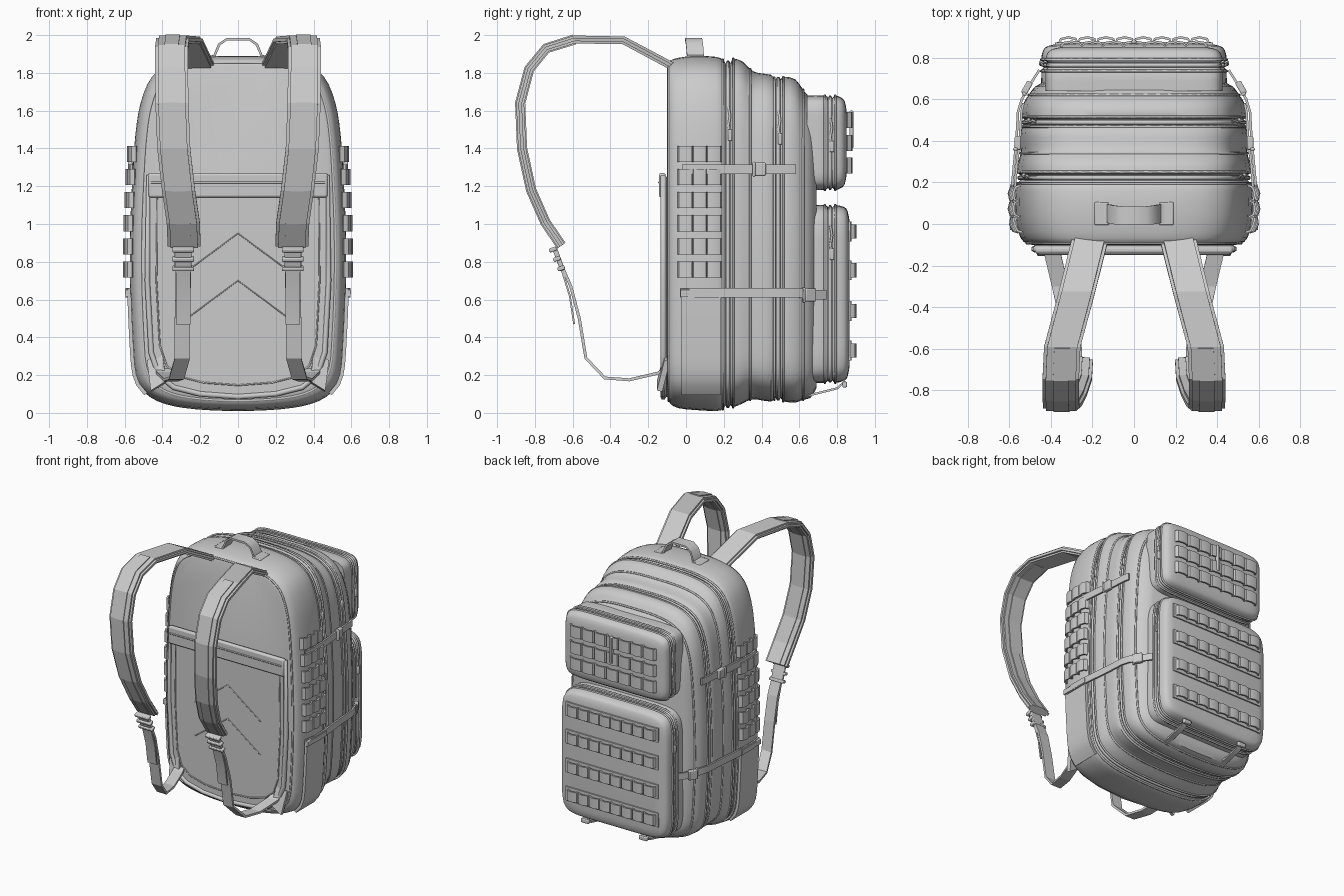
import bpy, bmesh
from math import radians
from mathutils import Vector, Matrix, Euler
from mathutils.bvhtree import BVHTree

if "Cube" in bpy.data.objects:
    bpy.data.objects.remove(bpy.data.objects["Cube"])


def finish(name, bm, mirror=False, smooth=True, bevel=0):
    bmesh.ops.recalc_face_normals(bm, faces=bm.faces)
    me = bpy.data.meshes.new(name)
    bm.to_mesh(me)
    ob = bpy.data.objects.new(name, me)
    bpy.context.collection.objects.link(ob)
    if bevel:
        m = ob.modifiers.new("bevel", 'BEVEL')
        m.width, m.segments = bevel, 2
    if mirror:
        ob.modifiers.new("mirror", 'MIRROR').use_mirror_merge = False
    if smooth:
        bpy.ops.object.select_all(action='DESELECT')
        ob.select_set(True)
        bpy.context.view_layer.objects.active = ob
        bpy.ops.object.shade_smooth_by_angle(angle=radians(35))
    return ob


def spline(pts, n, closed=False):
    """Catmull-Rom interpolation of tuples of any length."""
    pts = [Vector(p) for p in pts]
    N, out = len(pts), []
    for i in range(N if closed else N - 1):
        a, b, c, d = [pts[(i + k) % N] if closed else pts[max(0, min(N - 1, i + k))]
                      for k in (-1, 0, 1, 2)]
        for j in range(n):
            t = j / n
            out.append(0.5 * (2 * b + (c - a) * t + (2 * a - 5 * b + 4 * c - d) * t * t
                              + (3 * b - a - 3 * c + d) * t ** 3))
    return out if closed else out + [pts[-1]]


def outline(half, n=3):
    return spline(half + [(-u, v) for u, v in half[-2:0:-1]], n, True)


def ring(shape, st):
    y, hw, zb, zt = st
    return [Vector((u * hw, y, zb + v * (zt - zb))) for u, v in shape]


def loft(name, shape, stations):
    bm = bmesh.new()
    rows = [[bm.verts.new(p) for p in ring(shape, s)] for s in stations]
    for a, b in zip(rows, rows[1:]):
        for i in range(len(a)):
            j = (i + 1) % len(a)
            bm.faces.new((a[i], a[j], b[j], b[i]))
    bm.faces.new(rows[0])
    bm.faces.new(rows[-1])
    bmesh.ops.recalc_face_normals(bm, faces=bm.faces)
    tree = BVHTree.FromBMesh(bm)
    finish(name, bm)
    return tree


def ribbon(name, pts, axis, w, t, mirror=False, smooth=True):
    """Flat strap along pts, its width along axis."""
    pts, axis, bm, rows = [Vector(p) for p in pts], Vector(axis), bmesh.new(), []
    for i, p in enumerate(pts):
        tan = (pts[min(i + 1, len(pts) - 1)] - pts[max(i - 1, 0)]).normalized()
        nor = tan.cross(axis).normalized() * t / 2
        s = axis * w / 2
        rows.append([bm.verts.new(p + q) for q in (s + nor, s - nor, -s - nor, -s + nor)])
    for a, b in zip(rows, rows[1:]):
        for i in range(4):
            bm.faces.new((a[i], a[(i + 1) % 4], b[(i + 1) % 4], b[i]))
    bm.faces.new(rows[0])
    bm.faces.new(rows[-1])
    return finish(name, bm, mirror, smooth)


def tube(name, pts, r, closed=False):
    cu = bpy.data.curves.new(name, 'CURVE')
    cu.dimensions, cu.bevel_depth, cu.bevel_resolution = '3D', r, 1
    cu.use_fill_caps = True
    sp = cu.splines.new('POLY')
    sp.points.add(len(pts) - 1)
    for q, p in zip(sp.points, pts):
        q.co = (*p, 1)
    sp.use_cyclic_u = closed
    ob = bpy.data.objects.new(name, cu)
    bpy.context.collection.objects.link(ob)


def box(name, c, size, rx=0, rz=0, mirror=False, bevel=0.006):
    bm = bmesh.new()
    m = Matrix.Translation(c) @ Euler((rx, 0, rz)).to_matrix().to_4x4() @ Matrix.Diagonal((*size, 1))
    bmesh.ops.create_cube(bm, size=1, matrix=m)
    return finish(name, bm, mirror, bevel=bevel)


# Main bag: outline lofted from back to front with zip grooves
BAG = outline([(0, 0), (.4, .005), (.68, .02), (.86, .05), (.95, .1), (.98, .2), (1, .35), (1, .5),
               (.98, .65), (.95, .78), (.9, .87), (.8, .94), (.62, .98), (.35, .997), (0, 1)])
bag = loft("main_bag", BAG, spline([
    (-.10, .49, .09, 1.84), (-.085, .53, .05, 1.865), (-.04, .555, .025, 1.88), (.05, .57, .015, 1.89),
    (.16, .57, .01, 1.885), (.195, .56, .02, 1.87), (.21, .545, .04, 1.85), (.235, .545, .04, 1.85),
    (.25, .56, .03, 1.875), (.30, .555, .05, 1.86), (.34, .543, .07, 1.82), (.38, .545, .07, 1.80),
    (.45, .543, .06, 1.79), (.475, .525, .08, 1.765), (.50, .525, .08, 1.765), (.52, .54, .06, 1.78),
    (.58, .53, .055, 1.765), (.62, .505, .07, 1.71), (.66, .475, .08, 1.66), (.69, .42, .13, 1.58)], 2))

# Front pockets
PKT = outline([(0, 0), (.5, 0), (.8, .01), (.94, .05), (.99, .13), (1, .25), (1, .5), (1, .75),
               (.99, .87), (.94, .95), (.8, .99), (.5, 1), (0, 1)])


def pocket(name, hw, zb, zt, y1):
    rows = [(.64, 0, 0), (.735, 0, 0), (.752, -.012, .012), (.775, -.012, .012), (.79, 0, 0),
            (y1 - .03, -.008, .01), (y1 - .01, -.03, .03), (y1, -.075, .08)]
    tree = loft(name, PKT, spline([(y, hw + a, zb + b, zt - b) for y, a, b in rows], 2))
    for i, y in enumerate((.735, .79)):
        tube(name + "_piping_%d" % i, ring(PKT, (y, hw, zb, zt)), .007, True)
    tube(name + "_zip", ring(PKT, (.763, hw - .01, zb + .01, zt - .01)), .01, True)
    return tree


upper = pocket("upper_pocket", .425, 1.18, 1.68, .85)
lower = pocket("lower_pocket", .445, .16, 1.10, .865)

# Piping and zips around the bag
for i, s in enumerate([(-.092, .515, .065, 1.855), (.195, .56, .02, 1.87), (.25, .56, .03, 1.875),
                       (.34, .543, .07, 1.82), (.468, .535, .07, 1.775), (.515, .54, .06, 1.778),
                       (.62, .505, .07, 1.71)]):
    tube("bag_piping_%d" % i, ring(BAG, s), .007, True)
for i, s in enumerate([(.222, .55, .035, 1.855), (.488, .53, .075, 1.77)]):
    tube("bag_zip_%d" % i, ring(BAG, s), .011, True)


def side(y, z, off=0.0, tree=bag):
    h = tree.ray_cast(Vector((2, y, z)), Vector((-1, 0, 0)))[0]
    return Vector(((h.x if h else .45) + off, y, z))


def front(x, z, off, tree):
    h = tree.ray_cast(Vector((x, 2, z)), Vector((0, -1, 0)))[0]
    return Vector((x, (h.y if h else .8) + off, z))


def loops(name, place, a, b, cells, w, high, mirror=False):
    """Band with a row of raised webbing loops; place(t, offset) gives surface points."""
    pts, c = [], (b - a) / cells
    for i in range(cells):
        for f, o in ((0, .002), (.1, high * .75), (.5, high), (.9, high * .75)):
            pts.append(place(a + (i + f) * c, o))
    pts.append(place(b, .002))
    ribbon(name, pts, (0, 0, 1), w, .012, mirror)


# Webbing on the pockets
for i, z in enumerate((1.31, 1.43, 1.55)):
    loops("upper_webbing_%d" % i, lambda t, o: front(t, z, o, upper), -.35, .35, 7, .085, .026)
for i, z in enumerate((.33, .54, .755, .96)):
    ribbon("lower_band_%d" % i, [front(x / 100, z, .004, lower) for x in range(-38, 39, 4)],
           (0, 0, 1), .105, .012)
    loops("lower_webbing_%d" % i, lambda t, o: front(t, z, o, lower), -.36, .36, 8, .075, .032)
box("upper_centre_tab", (0, .876, 1.5), (.022, .02, .2))

# Webbing on the sides
for i in range(6):
    z = 1.37 - i * .122
    loops("side_webbing_%d" % i, lambda t, o: side(t, z, o), -.04, .185, 3, .085, .03, True)

# Bottle sleeve on each side
ribbon("side_sleeve", [side(.08, z / 100, .006) for z in range(10, 66, 5)], (0, 1, 0), .21, .02, True)
ribbon("sleeve_hem", [side(.08, z, .014) for z in (.615, .65)], (0, 1, 0), .22, .026, True)

# Compression straps with buckles
for name, z, ys, yb in (("upper", 1.29, (-.02, .06, .17, .27, .42, .54, .58), .39),
                        ("lower", .635, (-.03, .06, .17, .27, .42, .54, .60), .655)):
    pts = [side(y, z, .02) for y in ys]
    if name == "lower":
        pts += [Vector((.50, .67, z - .01)), Vector((.455, .74, z - .01))]
    ribbon(name + "_side_strap", pts, (0, 0, 1), .05, .012, True)
    c = Vector((.515, .655, z - .01)) if name == "lower" else side(yb, z, .03)
    rz = radians(30) if name == "lower" else 0
    box(name + "_side_buckle", c, (.03, .065, .07), rz=rz, mirror=True)
    box(name + "_buckle_bar", c + Vector((.012, -.03, 0)), (.022, .015, .08), rz=rz, mirror=True)
box("strap_anchor", (.582, -.005, .64), (.03, .05, .03), mirror=True)

# Zip pulls hanging on the sides
for s in (1, -1):
    for i, (y, z, tree) in enumerate(((.225, 1.62, bag), (.49, 1.60, bag), (.765, 1.56, upper),
                                      (.765, .99, lower))):
        pts = [side(y, z - k * .05, .016, tree) for k in range(4)]
        pts = [Vector((s * p.x, p.y + .008 * (k % 2), p.z)) for k, p in enumerate(pts)]
        tube("zip_pull_cord", pts, .007)
        box("zip_pull_tab", pts[-1], (.018, .022, .06))

# Back panel slab with top band, rim and chevron seams
half = [(0, .085), (.2, .10), (.34, .135), (.42, .20), (.46, .32), (.48, .7), (.475, 1.25)]
edge = half + [(-x, z) for x, z in half[:0:-1]]
bm = bmesh.new()
f = bm.faces.new([bm.verts.new((x, -.12, z)) for x, z in edge])
r = bmesh.ops.extrude_face_region(bm, geom=[f])
bmesh.ops.translate(bm, vec=(0, .05, 0), verts=[v for v in r["geom"] if isinstance(v, bmesh.types.BMVert)])
finish("back_panel", bm, bevel=.012)
tube("back_panel_rim", [(x, -.12, z) for x, z in edge], .016, True)
tube("back_panel_seam", [(x * .9, -.121, .07 + z * .9) for x, z in edge], .005, True)
box("back_band", (0, -.125, 1.205), (.95, .035, .13), bevel=.012)
tube("back_band_seam", [(-.46, -.143, 1.22), (.46, -.143, 1.22)], .006)
for i, z in enumerate((.95, .70)):
    tube("chevron_seam_%d" % i, [(-.27, -.12, z - .2), (0, -.12, z), (.27, -.12, z - .2)], .004)

# Shoulder straps: padded core with wider trim and outer webbing
path = [(.205, -.05, 1.82), (.22, -.11, 1.855), (.275, -.33, 1.972), (.345, -.59, 1.977),
        (.352, -.74, 1.93), (.352, -.83, 1.82), (.35, -.878, 1.64), (.34, -.868, 1.40),
        (.315, -.82, 1.18), (.29, -.745, 1.01), (.285, -.66, .885)]
ribbon("shoulder_pad", path, (1, 0, 0), .145, .042, True, False)
ribbon("shoulder_trim", path, (1, 0, 0), .175, .018, True, False)
ribbon("shoulder_webbing", path[3:], (1, 0, 0), .075, .054, True, False)

# Strap adjusters
tilt = radians(20)
box("adjuster_plate", (.29, -.675, .815), (.09, .025, .13), rx=tilt, mirror=True)
for k in range(3):
    box("adjuster_bar_%d" % k, (.29, -.705 + k * .022, .865 - k * .05), (.115, .04, .022), rx=tilt, mirror=True)

# Lower webbing back to the bag, and the loose tails
ribbon("lower_strap", [(.29, -.68, .83), (.29, -.61, .67), (.295, -.565, .5), (.295, -.53, .29),
                       (.325, -.43, .185), (.355, -.30, .175), (.39, -.15, .21), (.41, -.08, .25)],
       (1, 0, 0), .08, .016, True, False)
ribbon("strap_tail", [(.29, -.665, .78), (.29, -.615, .62), (.29, -.592, .47)], (1, 0, 0), .075, .01, True)
ribbon("lower_strap_anchor", [(.42, -.14, .14), (.44, -.10, .30)], (.8, 0, -.5), .1, .03, True)

# Grab handle
ribbon("grab_handle", [(-.18, .05, 1.875), (-.125, .05, 1.89), (-.10, .045, 1.95), (-.06, .04, 1.978),
                       (.06, .04, 1.978), (.10, .045, 1.95), (.125, .05, 1.89), (.18, .05, 1.875)],
       (0, 1, 0), .09, .014)
box("handle_patch", (.155, .05, 1.878), (.07, .11, .025), mirror=True)

# Loops under the lower pocket
ribbon("bottom_loop", [(.24, .62, .085), (.24, .70, .105), (.24, .80, .13), (.24, .84, .165), (.24, .82, .20)],
       (1, 0, 0), .04, .012, True)
box("bottom_loop_ring", (.24, .84, .15), (.065, .025, .03), mirror=True)
